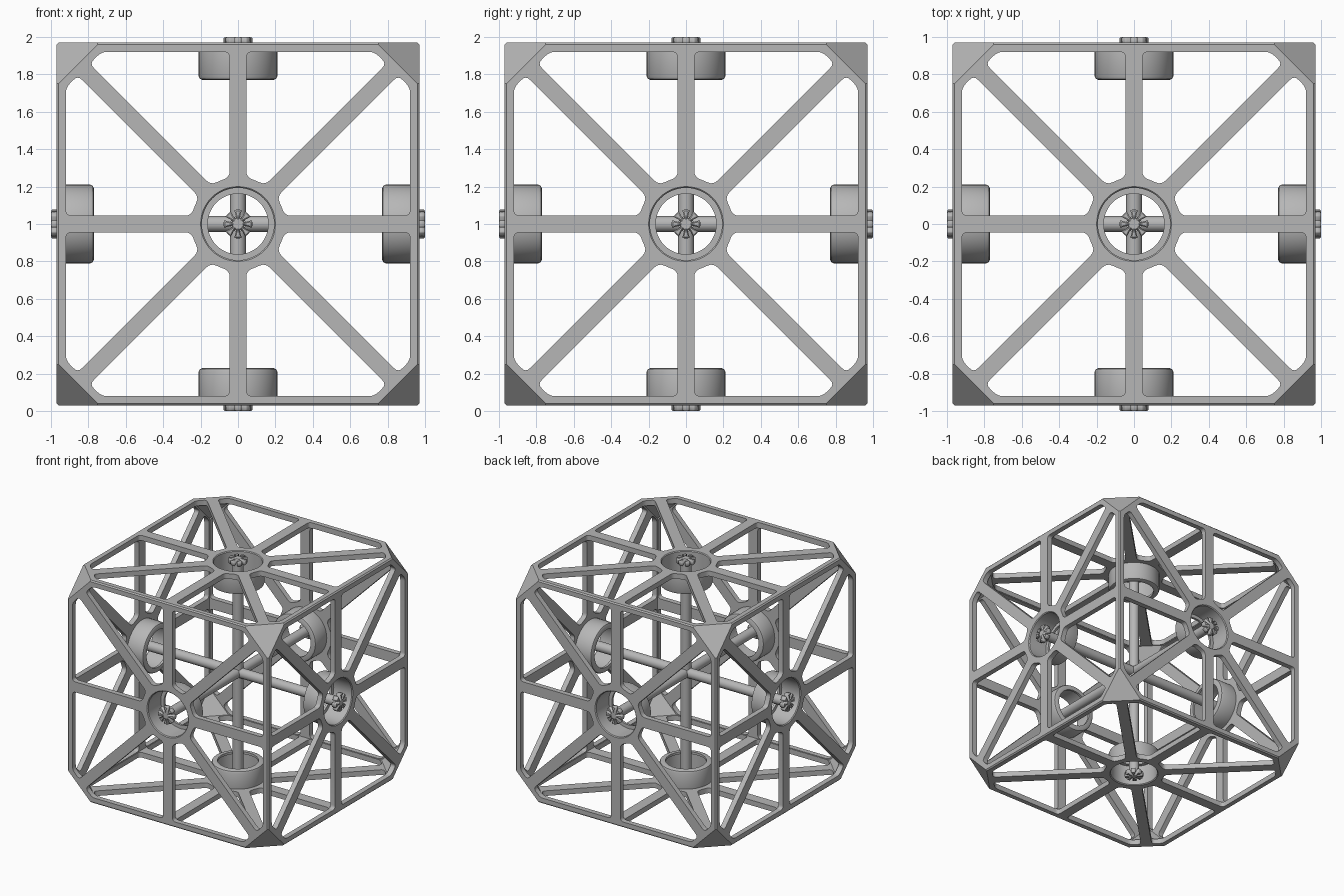
import bpy, bmesh
from math import sin, cos, pi, radians
from mathutils import Vector, Matrix

if "Cube" in bpy.data.objects:
    bpy.data.objects.remove(bpy.data.objects["Cube"])

# Single flat grey
grey = bpy.data.materials.new("plain grey")
grey.use_nodes = True
tone = (0.47, 0.47, 0.47, 1)
grey.diffuse_color = tone
grey.node_tree.nodes["Principled BSDF"].inputs["Base Color"].default_value = tone

OUT, WALL, CUT = 0.97, 0.045, 0.74      # outer half size, wall, where corners are cut
INN, CH = OUT - WALL, 0.01              # inner half size, edge chamfer
BAR = 0.045                             # half width of spokes
CENTRE = Matrix.Translation((0, 0, 1))
SIGNS = (-1, 1)
DIRS = {"left": (1, 0, 0), "right": (-1, 0, 0), "back": (0, 1, 0),
        "front": (0, -1, 0), "top": (0, 0, 1), "bottom": (0, 0, -1)}


def place(name, mesh, matrix=Matrix()):
    if not mesh.materials:
        mesh.materials.append(grey)
    obj = bpy.data.objects.new(name, mesh)
    obj.matrix_world = CENTRE @ matrix
    bpy.context.collection.objects.link(obj)


def finish(bm, name, smooth=False):
    bmesh.ops.recalc_face_normals(bm, faces=bm.faces)
    mesh = bpy.data.meshes.new(name)
    bm.to_mesh(mesh)
    bm.free()
    if smooth:
        mesh.shade_smooth()
        mesh.set_sharp_from_angle(angle=radians(35))
    return mesh


def hull(name, points):
    bm = bmesh.new()
    for p in points:
        bm.verts.new(p)
    bmesh.ops.convex_hull(bm, input=bm.verts)
    return finish(bm, name)


def lathe(name, profile, steps=48):
    bm = bmesh.new()
    verts = [bm.verts.new((r, 0, z)) for r, z in profile]
    edges = [bm.edges.new((verts[i - 1], verts[i])) for i in range(len(verts))]
    bmesh.ops.spin(bm, geom=verts + edges, cent=(0, 0, 0), axis=(0, 0, 1),
                   angle=2 * pi, steps=steps)
    bmesh.ops.remove_doubles(bm, verts=bm.verts, dist=1e-5)
    return finish(bm, name, True)


def plate(name, loops, bottom, top, bevel=0.0):
    """Flat plate from an outline followed by its holes."""
    curve = bpy.data.curves.new(name, 'CURVE')
    curve.dimensions = '2D'
    curve.fill_mode = 'BOTH'
    curve.extrude = (top - bottom) / 2 - bevel
    curve.bevel_depth, curve.offset, curve.bevel_resolution = bevel, -bevel, 0
    for loop in loops:
        spline = curve.splines.new('POLY')
        spline.points.add(len(loop) - 1)
        for point, (x, y) in zip(spline.points, loop):
            point.co = (x, y, 0, 1)
        spline.use_cyclic_u = True
    obj = bpy.data.objects.new(name, curve)
    bpy.context.collection.objects.link(obj)
    graph = bpy.context.evaluated_depsgraph_get()
    mesh = bpy.data.meshes.new_from_object(obj.evaluated_get(graph))
    bpy.data.objects.remove(obj)
    mesh.transform(Matrix.Translation((0, 0, (top + bottom) / 2)))
    return mesh


def rounded(points, radius, steps=4):
    result = []
    for i, p in enumerate(points):
        p = Vector(p)
        a = Vector(points[i - 1]) - p
        b = Vector(points[(i + 1) % len(points)]) - p
        a *= min(radius / a.length, 0.45)
        b *= min(radius / b.length, 0.45)
        for k in range(steps + 1):
            t = k / steps
            result.append(p + a * (1 - t) ** 2 + b * t ** 2)
    return result


def turned(points, angle):
    c, s = cos(angle), sin(angle)
    return [(c * x - s * y, s * x + c * y) for x, y in points]


# Spoked side panel: cut-corner square, round hub hole, eight windows
edge = OUT - CH
outline = [p for k in range(4) for p in
           turned([(edge, OUT + CUT - edge), (OUT + CUT - edge, edge)], k * pi / 2)]
hole = [(0.2 * cos(k * pi / 24), 0.2 * sin(k * pi / 24)) for k in range(48)]
frame, diag, corner_sum, hub = 0.92, BAR * 2 ** 0.5, 1.65, 0.25
c, s = cos(pi / 8), sin(pi / 8)
dx = (hub - c * diag) / (c + s)
window = rounded([(BAR, frame), (corner_sum - frame, frame),
                  ((corner_sum - diag) / 2, (corner_sum + diag) / 2),
                  (dx, dx + diag), (BAR, (hub - s * BAR) / c)], 0.03)
mirrored = [(-x, y) for x, y in window]
windows = [turned(w, k * pi / 2) for k in range(4) for w in (window, mirrored)]
panel = plate("panel", [outline, hole] + windows, INN, OUT)

# Hub cup with inner lip
cup = lathe("hub_cup", [(0.21, 0.95), (0.21, 0.79), (0.204, 0.776), (0.19, 0.77),
                        (0.162, 0.77), (0.162, 0.79), (0.193, 0.79),
                        (0.193, 0.963), (0.2, OUT), (0.205, OUT)])

# Notched end knob with eight petals
petal = [(0.077 * cos(radians(a)), 0.077 * sin(radians(a))) for a in (-15, -5, 5, 15)]
petal += [(0.032 * cos(radians(a)), 0.032 * sin(radians(a))) for a in (14, 31)]
star = [p for k in range(8) for p in turned(petal, k * pi / 4)]
knob = plate("end_knob", [star], 0.955, 1.0, 0.006)

for side, direction in DIRS.items():
    turn = Vector(direction).to_track_quat('Z', 'Y').to_matrix().to_4x4()
    place(side + "_panel", panel, turn)
    place(side + "_hub_cup", cup, turn)
    place(side + "_end_knob", knob, turn)

# Three crossing rods
bm = bmesh.new()
bmesh.ops.create_cone(bm, cap_ends=True, segments=32, radius1=0.042,
                      radius2=0.042, depth=1.94)
rod = finish(bm, "rod", True)
for name in ("left", "back", "top"):
    turn = Vector(DIRS[name]).to_track_quat('Z', 'Y').to_matrix().to_4x4()
    place(name + "_axle_rod", rod, turn)

# Chamfered edge bars, ends lying on the corner cuts
section = [(INN, INN), (OUT, INN), (OUT, OUT - CH), (OUT - CH, OUT), (INN, OUT)]
total = 2 * OUT + CUT
bar = [(x, y, e * min(total - x - y, 0.8)) for x, y in section for e in SIGNS]
for axis in range(3):
    for u in SIGNS:
        for v in SIGNS:
            points = []
            for x, y, z in bar:
                p = (x * u, y * v, z)
                points.append(p[axis:] + p[:axis])
            place("edge_bar", hull("edge_bar", points))

# Flat corner gussets
gusset = [(OUT, OUT - CH, CUT + CH), (OUT - CH, OUT, CUT + CH), (INN, INN, CUT)]
gusset = [p[k:] + p[:k] for p in gusset for k in range(3)]
for u in SIGNS:
    for v in SIGNS:
        for w in SIGNS:
            place("corner_gusset", hull("corner_gusset",
                  [(x * u, y * v, z * w) for x, y, z in gusset]))
